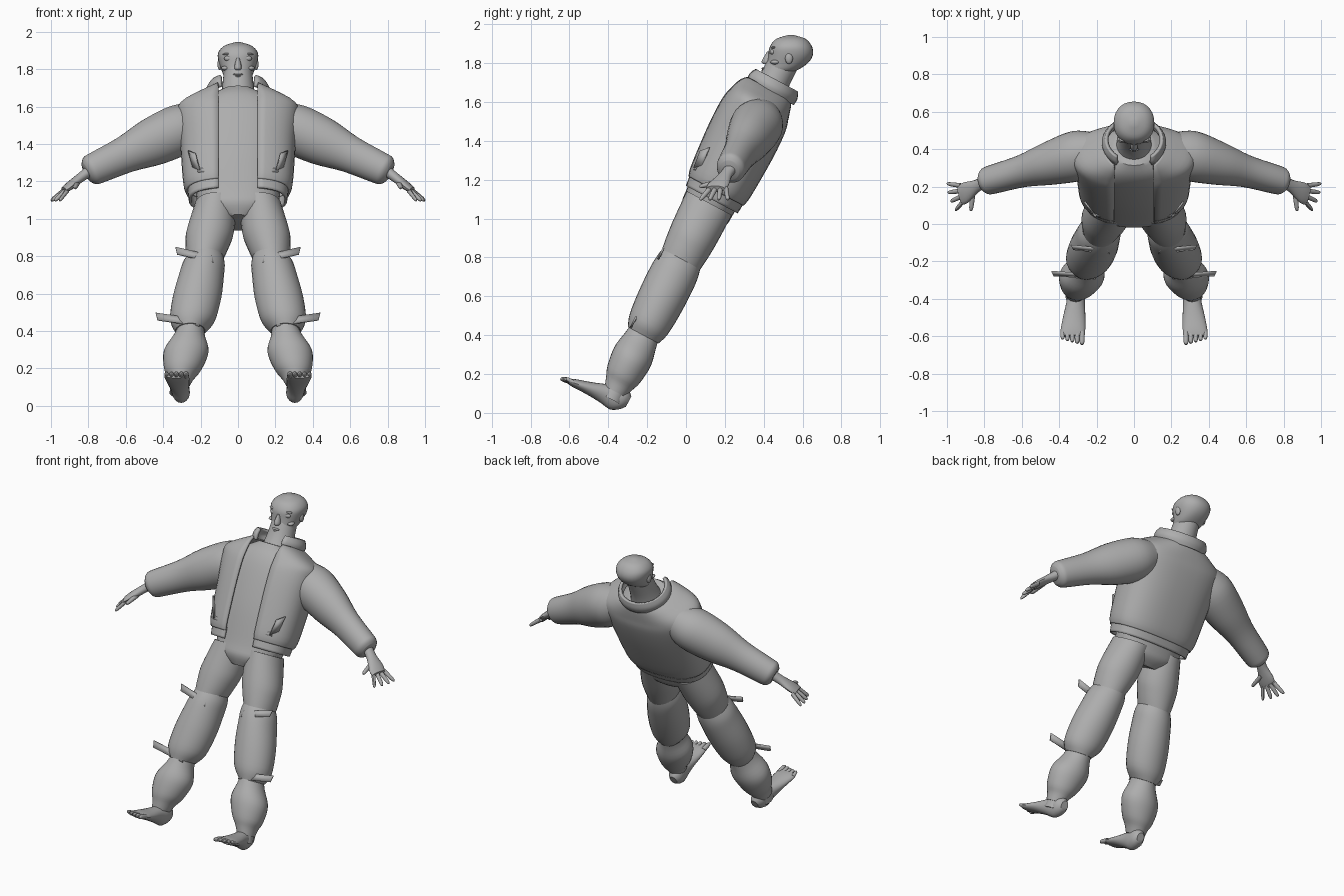
import bpy, bmesh, math
from mathutils import Vector

old = bpy.data.objects.get("Cube")
if old:
    bpy.data.objects.remove(old, do_unlink=True)

grey = bpy.data.materials.new("plain grey")
grey.use_nodes = True
grey.diffuse_color = (0.42, 0.42, 0.42, 1)
grey.node_tree.nodes["Principled BSDF"].inputs["Base Color"].default_value = grey.diffuse_color

# Width and depth directions of the cross-sections
SIDEWAYS = Vector((1, 0, 0))
BODY = (SIDEWAYS, Vector((0, -.88, .47)))
FOOT = (SIDEWAYS, Vector((0, .47, .88)))
HEAD = (SIDEWAYS, Vector((0, -1, 0)))
ARM = (Vector((.26, .96, 0)), Vector((.42, -.11, .9)))
THUMB = (SIDEWAYS, Vector((0, 0, 1)))


# Centre lines: each limb follows a straight rule
def spine(z):
    return Vector((0, z / 2 - .42, z))


def leg_line(z):
    return Vector((.335 - z / 5, z / 2 - .42, z))


def arm_line(x):
    return Vector((x, .45 - .28 * x, 1.62 - .46 * x))


def foot_line(y):
    return Vector((.27 - y / 10, y, -.042 - .34 * y))


def head_line(z):
    return Vector((0, .54 - 5 * max(0, 1.86 - z) ** 2, z))


def finish(name, bm, mirror=False, thick=0):
    bmesh.ops.recalc_face_normals(bm, faces=bm.faces)
    mesh = bpy.data.meshes.new(name)
    bm.to_mesh(mesh)
    bm.free()
    part = bpy.data.objects.new(name, mesh)
    bpy.context.collection.objects.link(part)
    mesh.materials.append(grey)
    if thick:
        solid = part.modifiers.new("thickness", 'SOLIDIFY')
        solid.thickness = thick
        solid.offset = 0
    if mirror:
        part.modifiers.new("mirror", 'MIRROR').use_mirror_merge = False
    bpy.ops.object.select_all(action='DESELECT')
    bpy.context.view_layer.objects.active = part
    part.select_set(True)
    bpy.ops.object.shade_smooth_by_angle(angle=math.radians(40))


def smooth_stations(stations, steps=4):
    """Pass a flowing curve through (position, half width, half depth)."""
    keys = [Vector(s) for s in stations]
    keys = [keys[0]] + keys + [keys[-1]]
    result = []
    for a, b, c, d in zip(keys, keys[1:], keys[2:], keys[3:]):
        for i in range(steps):
            t = i / steps
            bend = (2 * a - 5 * b + 4 * c - d) * t + (3 * b - a - 3 * c + d) * t * t
            result.append(b + (c - a + bend) * t / 2)
    return result + [keys[-1]]


def signed_power(value, power):
    return math.copysign(abs(value) ** power, value)


def loft(name, frame, line, stations, square=2, gap=0, sides=28, mirror=False, thick=0):
    """Skin rounded sections along a centre line; gap leaves the front open."""
    bm = bmesh.new()
    wide, deep = frame
    loops = []
    for place, rx, ry in smooth_stations(stations):
        start = math.asin(min(1, gap / rx) ** (square / 2))
        loop = []
        for i in range(sides + (gap > 0)):
            turn = start + 2 * (math.pi - start) * i / sides
            across = signed_power(math.sin(turn), 2 / square) * rx
            front = signed_power(math.cos(turn), 2 / square) * ry
            loop.append(bm.verts.new(line(place) + wide * across + deep * front))
        loops.append(loop)
    for low, high in zip(loops, loops[1:]):
        for i in range(sides):
            j = (i + 1) % len(low)
            bm.faces.new((low[i], low[j], high[j], high[i]))
    if not gap:
        bm.faces.new(loops[0])
        bm.faces.new(loops[-1])
    finish(name, bm, mirror, thick)


def digit(name, frame, base, tip, radius):
    """Tapered finger or toe between two points."""
    base, tip = Vector(base), Vector(tip)
    taper = [(0, radius, radius), (.8, radius * .8, radius * .8), (1, radius / 3, radius / 3)]
    loft(name, frame, lambda t: base.lerp(tip, t), taper, sides=10, mirror=True)


def plate(name, corner, along, up):
    """Thin four-cornered strip on both sides."""
    bm = bmesh.new()
    p, a, u = Vector(corner), Vector(along), Vector(up)
    bm.faces.new([bm.verts.new(v) for v in (p, p + a, p + a + u, p + u)])
    finish(name, bm, True, .01)


def ball(name, place, size, mirror=False):
    bm = bmesh.new()
    bmesh.ops.create_uvsphere(bm, u_segments=16, v_segments=10, radius=1)
    bmesh.ops.scale(bm, vec=size, verts=bm.verts)
    bmesh.ops.translate(bm, vec=place, verts=bm.verts)
    finish(name, bm, mirror)


# Shirt, hips and neck
loft("shirt_and_hips", BODY, spine, [
    (.98, .08, .09), (1.03, .19, .13), (1.1, .22, .138), (1.3, .24, .165),
    (1.5, .25, .168), (1.6, .2, .15), (1.66, .1, .11)], square=2.4)
loft("neck", BODY, lambda z: spine(z) + Vector((0, .02, 0)), [
    (1.62, .1, .1), (1.7, .085, .082), (1.8, .075, .08)])

# Open jacket, hem band and standing collar
loft("jacket", BODY, spine, [
    (1.145, .27, .157), (1.2, .287, .17), (1.4, .302, .183), (1.53, .317, .18),
    (1.59, .312, .165), (1.64, .22, .15), (1.67, .15, .137)],
    square=2.5, gap=.105, sides=40, thick=.014)
loft("hem_band", BODY, spine, [(1.1, .256, .148), (1.16, .264, .154)],
     square=2.5, gap=.105, sides=40, thick=.014)
loft("collar", BODY, lambda z: spine(z) + Vector((0, .015, 0)), [
    (1.655, .155, .14), (1.685, .162, .143), (1.715, .145, .13)], gap=.09, thick=.02)
plate("pocket_flap", (.115, .035, 1.25), (.1, .01, 0), (0, .01, .02))
plate("pocket_edge", (.205, .04, 1.26), (.035, .045, .015), (.025, .035, .09))

# Sleeves ending in a gathered cuff
loft("sleeve", ARM, arm_line, [
    (.2, .1, .1), (.3, .135, .135), (.45, .117, .13), (.6, .087, .1),
    (.75, .078, .087), (.79, .072, .08), (.81, .05, .055)], mirror=True)

# Hands with spread fingers
loft("palm", ARM, lambda x: arm_line(x) - Vector((0, x - .8, x - .8)) * .3, [
    (.79, .035, .03), (.84, .034, .026), (.9, .055, .022), (.93, .05, .017)],
    sides=16, mirror=True)
for i in range(4):
    base = (.925 - i * .005, .205 - i * .027, 1.155)
    tip = (1 - i * i * .005, .215 - i * .047, 1.097)
    digit("finger_%d" % (i + 1), ARM, base, tip, .014)
digit("thumb", THUMB, (.86, .175, 1.19), (.872, .07, 1.165), .015)

# Trousers bunched into thigh, knee and shin puffs
loft("trouser_thigh", BODY, leg_line, [
    (1.08, .11, .132), (.93, .127, .127), (.85, .115, .12), (.78, .095, .11)], mirror=True)
loft("trouser_knee", BODY, leg_line, [
    (.81, .09, .105), (.76, .112, .118), (.7, .12, .124), (.58, .13, .123),
    (.46, .12, .112), (.4, .08, .09)], mirror=True)
loft("trouser_shin", BODY, leg_line, [
    (.42, .07, .08), (.37, .085, .09), (.29, .12, .106), (.2, .1, .095),
    (.15, .07, .075), (.11, .055, .06)], mirror=True)

# Loose straps on the legs
plate("thigh_strap", (.13, -.155, .765), (.195, .02, .045), (.01, .02, .038))
plate("shin_strap", (.205, -.29, .425), (.225, .015, .033), (.01, .02, .038))

# Bare feet
loft("foot", FOOT, foot_line, [
    (-.295, .025, .03), (-.32, .043, .055), (-.36, .048, .07), (-.42, .05, .052),
    (-.5, .06, .034), (-.57, .066, .023), (-.6, .062, .015)], sides=20, mirror=True)
loft("ankle", BODY, leg_line, [(.07, .045, .055), (.14, .05, .055)], mirror=True)
for i in range(5):
    x = .278 + i * .026
    digit("toe_%d" % (i + 1), FOOT, (x, -.58, .157), (x, i * .007 - .645, .178), .016 - i * .001)

# Head from chin to crown
loft("head", HEAD, head_line, [
    (1.725, .03, .03), (1.76, .072, .076), (1.8, .09, .105), (1.85, .106, .115),
    (1.89, .105, .106), (1.925, .073, .075), (1.944, .015, .015)], square=2.2)

# Face details
loft("nose", HEAD, lambda z: Vector((0, z / 4 - .035, z)), [
    (1.795, .014, .015), (1.81, .02, .028), (1.86, .008, .012)], sides=12)
ball("eye", (.05, .447, 1.857), (.024, .014, .015), True)
ball("brow", (.05, .452, 1.88), (.032, .014, .007), True)
ball("cheekbone", (.068, .46, 1.805), (.022, .025, .012), True)
ball("upper_lip", (0, .4, 1.772), (.026, .012, .006))
ball("lower_lip", (0, .4, 1.762), (.021, .012, .006))
ball("ear", (.098, .53, 1.825), (.012, .02, .03), True)
